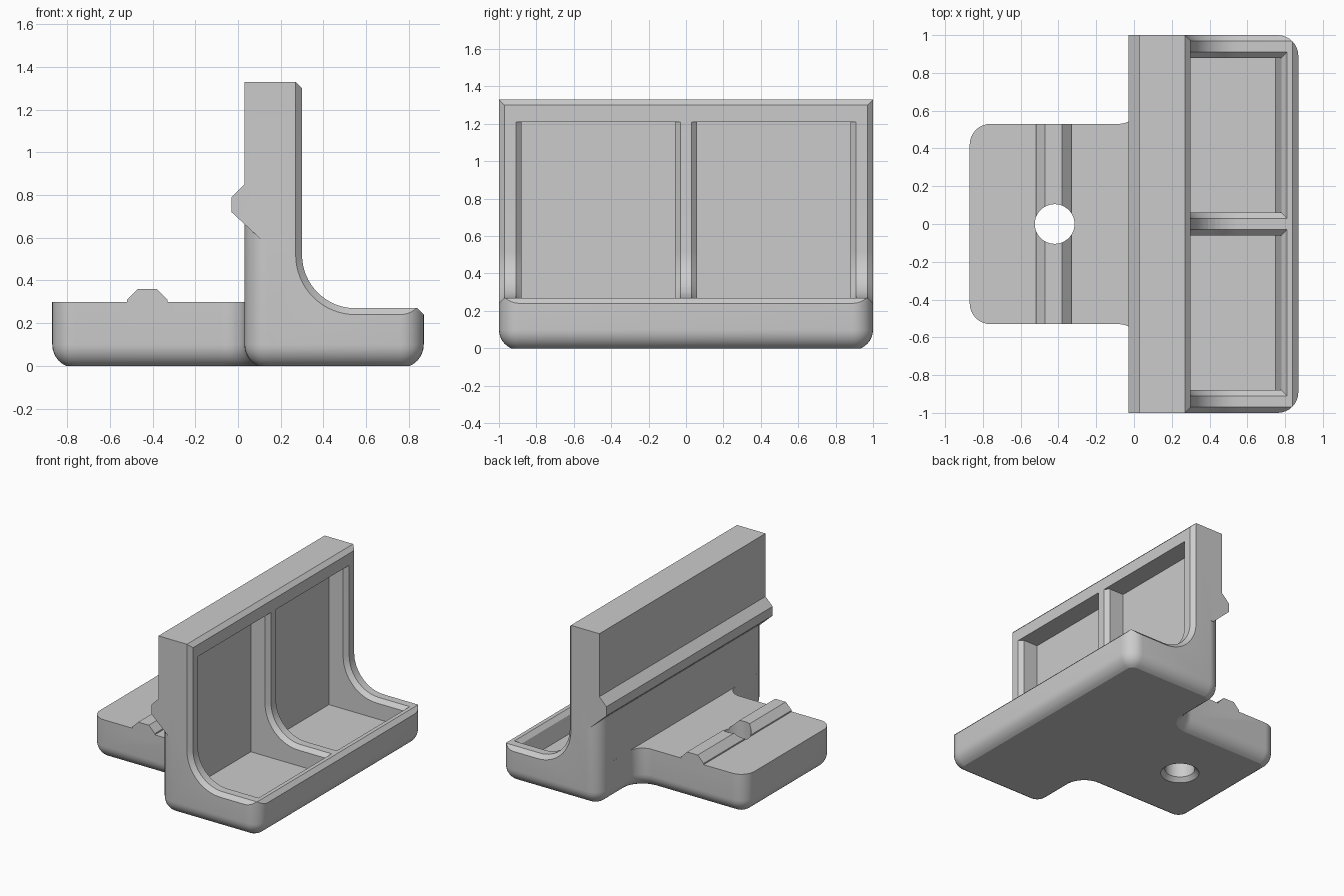
import bpy, bmesh
from math import sin, cos, pi, radians
from mathutils import Vector

cube = bpy.data.objects.get("Cube")
if cube:
    bpy.data.objects.remove(cube, do_unlink=True)

grey = bpy.data.materials.new("light_grey")
grey.use_nodes = True
GREY = (0.6, 0.6, 0.6, 1)
grey.diffuse_color = GREY
grey.node_tree.nodes["Principled BSDF"].inputs["Base Color"].default_value = GREY


def loft(name, sections):
    """Closed solid through a stack of equal-length rings."""
    bm = bmesh.new()
    rings = [[bm.verts.new(p) for p in s] for s in sections]
    n = len(rings[0])
    for a, b in zip(rings, rings[1:]):
        for i in range(n):
            j = (i + 1) % n
            bm.faces.new((a[i], a[j], b[j], b[i]))
    bm.faces.new(rings[0])
    bm.faces.new(rings[-1])
    bmesh.ops.recalc_face_normals(bm, faces=bm.faces)
    mesh = bpy.data.meshes.new(name)
    bm.to_mesh(mesh)
    bm.free()
    mesh.materials.append(grey)
    obj = bpy.data.objects.new(name, mesh)
    bpy.context.collection.objects.link(obj)
    return obj


def prism(name, profile, y0, y1):
    """Side profile (x, z) extruded along y."""
    return loft(name, [[(x, y, z) for x, z in profile] for y in (y0, y1)])


def combine(target, tool, operation):
    """Apply a boolean and discard the tool."""
    tool.hide_render = True
    mod = target.modifiers.new("combine", 'BOOLEAN')
    mod.operation = operation
    mod.solver = 'EXACT'
    mod.object = tool
    bpy.context.view_layer.objects.active = target
    bpy.ops.object.modifier_apply(modifier=mod.name)
    bpy.data.objects.remove(tool, do_unlink=True)


CORNERS = [(-.87, -.53), (.03, -.53), (.03, -1), (.87, -1),
           (.87, 1), (.03, 1), (.03, .53), (-.87, .53)]


def plan(inset, z, radius=.11, steps=8):
    """T-shaped outline with rounded corners, shrunk by inset."""
    pts = [Vector(c) for c in CORNERS]
    ring = []
    for i, p in enumerate(pts):
        din = (p - pts[i - 1]).normalized()
        dout = (pts[(i + 1) % len(pts)] - p).normalized()
        convex = din.x * dout.y - din.y * dout.x > 0
        r = radius - inset if convex else radius + inset
        corner = p + inset * Vector((-din.y - dout.y, din.x + dout.x))
        centre = corner + r * (dout - din)
        for k in range(steps + 1):
            t = k / steps * pi / 2
            q = centre + r * (din * sin(t) - dout * cos(t))
            ring.append((q.x, q.y, z))
    return ring


def inner_curve(d):
    """Sweep from wall face to base top, pushed d into the solid."""
    arc = [pi + k / 16 * pi / 2 for k in range(17)]
    return [(.55 + (.25 + d) * cos(a), .52 + (.25 + d) * sin(a)) for a in arc]


# Main body with rounded underside edge
R, SWEEP = .109, radians(66)
sections = []
for k in range(7):
    a = SWEEP * (1 - k / 6)
    sections.append(plan(R * (1 - cos(a)), R * (sin(SWEEP) - sin(a))))
sections.append(plan(0, 1.33))
body = loft("bracket_body", sections)

# Clear the space above the foot
combine(body, prism("foot_space", [(-1.2, .30), (.0301, .30), (.0301, 1.6), (-1.2, 1.6)],
                    -1.3, 1.3), 'DIFFERENCE')

# Square upper wall with the ridge along its back
combine(body, prism("upper_wall", [(.11, .59), (-.03, .72), (-.03, .79), (.03, .85),
                                   (.03, 1.33), (.4, 1.33), (.4, .59)], -1, 1), 'UNION')

# Ridge across the foot
combine(body, prism("foot_ridge", [(-.52, .25), (-.52, .31), (-.47, .36), (-.38, .36),
                                   (-.33, .31), (-.33, .25)], -.53, .53), 'UNION')


# Hollow the inside of the L, with chamfered outer edges
def inside_ring(y, d):
    path = [(.2, 1.4), (.3 - d, 1.3 + d)] + inner_curve(d)
    path += [(.84 + d, .27 - d), (.94, .17), (1.2, .17), (1.2, 1.6), (.2, 1.6)]
    return [(x, y, z) for x, z in path]


combine(body, loft("inside_space", [inside_ring(-1.03, .06), inside_ring(-.97, 0),
                                    inside_ring(.97, 0), inside_ring(1.03, .06)]), 'DIFFERENCE')


# Two pockets with chamfered mouths
def mouth_ring(y, d):
    path = [(.3 - d, 1.21)] + inner_curve(d)
    path += [(.81 - d, .27 - d), (.86, .32), (.86, 1.21)]
    return [(x, y, z) for x, z in path]


for side in (-1, 1):
    mouth = [(.01, -.02), (.06, .03), (.88, .03), (.93, -.02)]
    combine(body, loft("pocket_mouth", [mouth_ring(side * y, d) for y, d in mouth]),
            'DIFFERENCE')
    combine(body, prism("pocket", [(.15, .12), (.75, .12), (.78, .24), (.78, 1.21), (.15, 1.21)],
                        side * .06, side * .88), 'DIFFERENCE')


# Screw hole through the foot, flared underneath
def circle(r, z):
    return [(-.42 + r * cos(k * pi / 24), r * sin(k * pi / 24), z) for k in range(48)]


combine(body, loft("hole", [circle(.155, -.02), circle(.105, .03), circle(.105, .6)]),
        'DIFFERENCE')

bpy.ops.object.select_all(action='DESELECT')
body.select_set(True)
bpy.context.view_layer.objects.active = body
bpy.ops.object.shade_smooth_by_angle(angle=radians(25))
